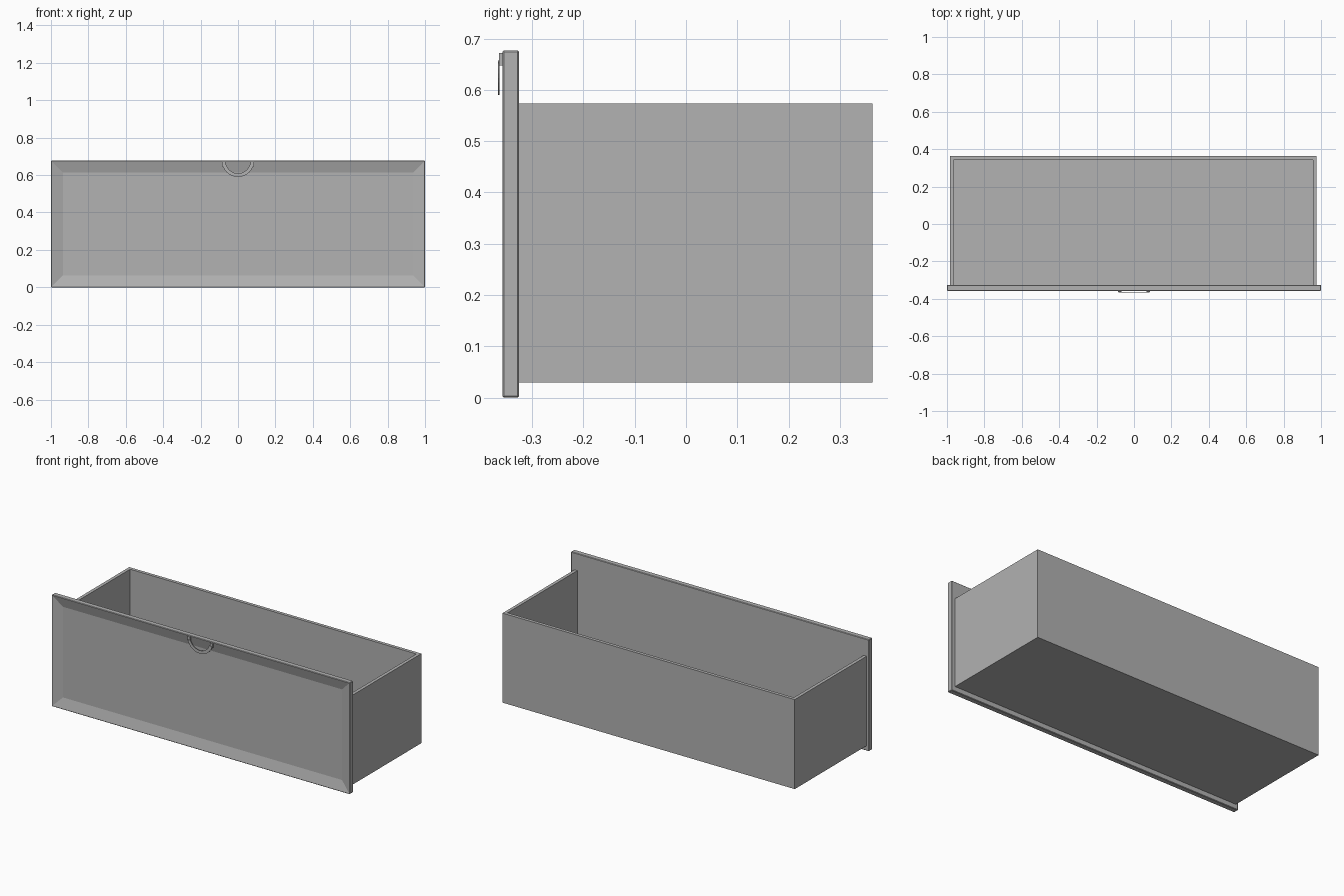
import bpy, bmesh, math
from mathutils import Vector

old = bpy.data.objects.get("Cube")
if old:
    bpy.data.objects.remove(old)

grey = bpy.data.materials.new("plain grey")
grey.use_nodes = True
COLOUR = (0.445, 0.445, 0.445, 1)
grey.diffuse_color = COLOUR
grey.node_tree.nodes["Principled BSDF"].inputs["Base Color"].default_value = COLOUR


def add_object(name, bm):
    bmesh.ops.recalc_face_normals(bm, faces=bm.faces[:])
    mesh = bpy.data.meshes.new(name)
    bm.to_mesh(mesh)
    bm.free()
    mesh.materials.append(grey)
    obj = bpy.data.objects.new(name, mesh)
    bpy.context.collection.objects.link(obj)
    return obj


def box(low, high):
    bm = bmesh.new()
    bmesh.ops.create_cube(bm, size=1)
    low, high = Vector(low), Vector(high)
    for v in bm.verts:
        v.co = (low + high) / 2 + v.co * (high - low)
    bm.normal_update()
    return bm


# Drawer tray: floor, sides and back, closed off by the front panel
bm = box((-0.984, -0.327, 0.03), (0.977, 0.363, 0.573))
opened = [f for f in bm.faces if f.normal.z > 0.5 or f.normal.y < -0.5]
bmesh.ops.delete(bm, geom=opened, context='FACES')
tray = add_object("drawer_tray", bm)
walls = tray.modifiers.new("walls", 'SOLIDIFY')
walls.thickness = 0.02
walls.offset = -1
walls.use_even_offset = True

# Front panel with a recessed centre field and fine chamfered edges
bm = box((-1, -0.358, 0), (1, -0.325, 0.677))
front = [f for f in bm.faces if f.normal.y < -0.5]
bmesh.ops.inset_region(bm, faces=front, thickness=0.09)
for v in front[0].verts:
    v.co.y += 0.018
panel = add_object("front_panel", bm)
chamfer = panel.modifiers.new("chamfer", 'BEVEL')
chamfer.width = 0.003
chamfer.segments = 1

# Pull handle: thin half ring hanging between two mounts
OUTER, INNER, TOP, STEPS = 0.085, 0.066, 0.675, 20
bm = bmesh.new()
start = math.asin(0.023 / OUTER)
rows = []
for i in range(STEPS + 1):
    a = math.pi + start + (math.pi - 2 * start) * i / STEPS
    rows.append([bm.verts.new((r * math.cos(a), -0.365, TOP + r * math.sin(a)))
                 for r in (OUTER, INNER)])
for a, b in zip(rows, rows[1:]):
    bm.faces.new((a[0], b[0], b[1], a[1]))
pull = add_object("handle_pull", bm)
depth = pull.modifiers.new("depth", 'SOLIDIFY')
depth.thickness = 0.003
depth.offset = 0

for name, side in (("left_handle_mount", 1), ("right_handle_mount", -1)):
    xs = sorted((side * INNER, side * OUTER))
    add_object(name, box((xs[0], -0.364, 0.647), (xs[1], -0.356, 0.672)))
